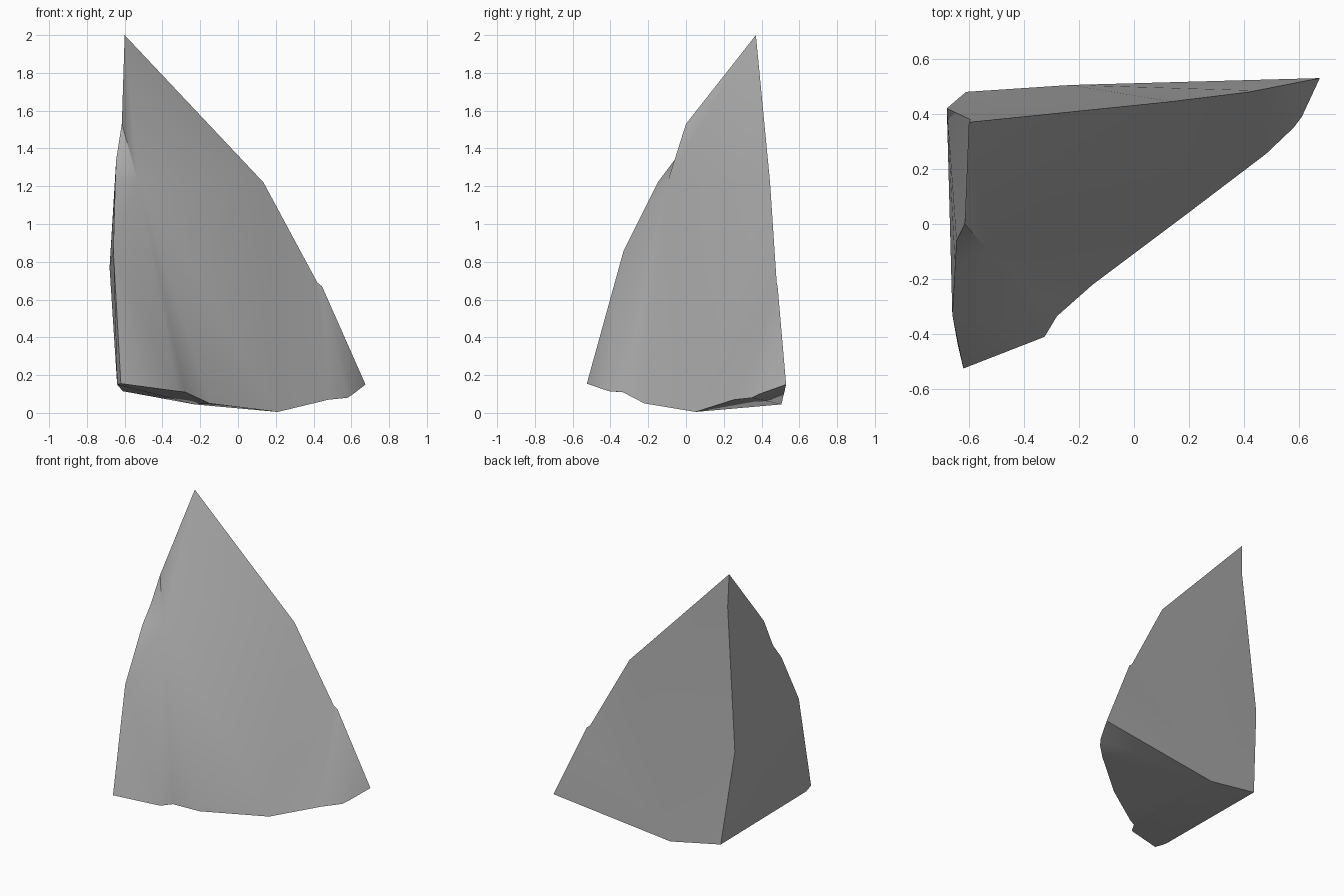
import bpy
import bmesh
import math
from mathutils import Vector

default_cube = bpy.data.objects.get("Cube")
if default_cube:
    bpy.data.objects.remove(default_cube, do_unlink=True)

# One stone colour
stone = bpy.data.materials.new("grey_stone")
stone.use_nodes = True
stone_colour = (0.42, 0.42, 0.42, 1)
stone.diffuse_color = stone_colour
stone.node_tree.nodes["Principled BSDF"].inputs["Base Color"].default_value = stone_colour

# Outlines of the shard, each running along one rim
peak = Vector((-.6, .37, 2))
side_ridge = [(-.615, 0, 1.53), (-.645, -.06, 1.34), (-.65, -.15, 1.22), (-.66, -.33, .86)]
front_toe = (-.62, -.525, .155)
front_rim = [(-.325, -.41, .115), (-.28, -.335, .11), (-.15, -.22, .05), (.21, .05, .005),
             (.48, .255, .07), (.58, .35, .08), (.61, .39, .1)]
far_tip = (.675, .53, .15)
back_ridge = [(.135, .445, 1.22), (.42, .48, .69), (.445, .485, .67)]
back_edge = [(-.595, .38, 1.77), (-.68, .42, .77), (-.61, .48, .115)]
back_foot = (-.23, .505, .045)
side_foot = (-.64, -.44, .15)
notch = (-.53, -.095, 1.23)

bm = bmesh.new()


def corner(point):
    return bm.verts.new(point)


def corners(points):
    return [corner(point) for point in points]


def fan(centre, chain):
    """Join a corner to every neighbouring pair of corners in a chain."""
    for first, second in zip(chain, chain[1:]):
        bm.faces.new((centre, first, second))


top, toe, tip = corner(peak), corner(front_toe), corner(far_tip)
foot, heel, nick = corner(back_foot), corner(side_foot), corner(notch)
side, rim = corners(side_ridge), corners(front_rim)
ridge, edge = corners(back_ridge), corners(back_edge)
dent, bulge, base = edge
shoulder, step, lip = ridge
low = rim[3]

# Broad front face, bent around the notch and the far tip
fan(nick, [shoulder, top] + side + rim[:4] + [shoulder])
fan(side[-1], [toe, rim[0]])
fan(step, [shoulder, low, rim[4], lip])
fan(lip, rim[4:] + [tip])

# Narrow side face
fan(dent, [top, side[0], bulge])
fan(bulge, side + [heel, base])
fan(heel, [side[-1], toe])

# Flat back face
fan(shoulder, [top, dent, bulge, foot])
fan(foot, [bulge, base])
fan(foot, [shoulder, step, lip, tip])

# Underside
fan(foot, [tip] + rim[::-1] + [toe, heel, base])

bmesh.ops.recalc_face_normals(bm, faces=bm.faces)
mesh = bpy.data.meshes.new("rock_shard")
bm.to_mesh(mesh)
bm.free()
mesh.materials.append(stone)

# Soft bends inside faces, crisp breaks between them
shard = bpy.data.objects.new("rock_shard", mesh)
bpy.context.collection.objects.link(shard)
bpy.ops.object.select_all(action="DESELECT")
shard.select_set(True)
bpy.context.view_layer.objects.active = shard
bpy.ops.object.shade_smooth_by_angle(angle=math.radians(50))
